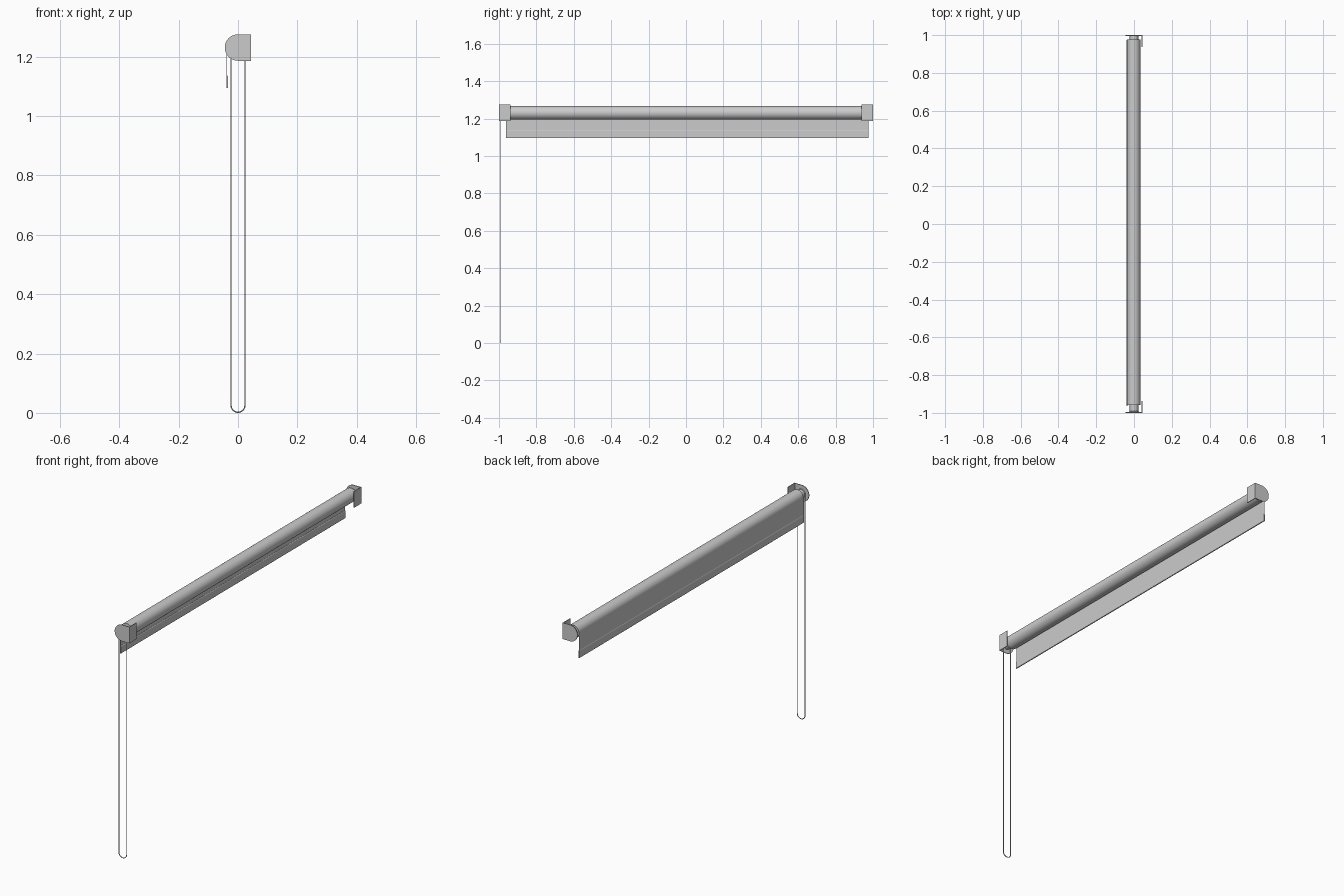
import bpy, bmesh, math

if "Cube" in bpy.data.objects:
    bpy.data.objects.remove(bpy.data.objects["Cube"])

ZC = 1.231      # roller axis height
R_BR = 0.0445   # bracket half size


def prism(name, pts, y0, y1, smooth=False):
    """Extrude an (x, z) profile along y."""
    bm = bmesh.new()
    face = bm.faces.new([bm.verts.new((x, y0, z)) for x, z in pts])
    ext = bmesh.ops.extrude_face_region(bm, geom=[face])
    for v in ext["geom"]:
        if isinstance(v, bmesh.types.BMVert):
            v.co.y = y1
    bmesh.ops.recalc_face_normals(bm, faces=bm.faces)
    me = bpy.data.meshes.new(name)
    bm.to_mesh(me)
    bm.free()
    ob = bpy.data.objects.new(name, me)
    bpy.context.collection.objects.link(ob)
    if smooth:
        bpy.ops.object.select_all(action='DESELECT')
        ob.select_set(True)
        bpy.context.view_layer.objects.active = ob
        bpy.ops.object.shade_smooth_by_angle(angle=math.radians(30))
    return ob


def arc(cx, cz, r, a0, a1, n):
    angles = [math.radians(a0 + (a1 - a0) * i / n) for i in range(n + 1)]
    return [(cx + r * math.cos(a), cz + r * math.sin(a)) for a in angles]


def disc(name, r, y0, y1, cx=0.0, n=48):
    return prism(name, arc(cx, ZC, r, 0, 360, n)[:-1], y0, y1, True)


def box(name, x0, x1, y0, y1, z0, z1):
    return prism(name, [(x0, z0), (x1, z0), (x1, z1), (x0, z1)], y0, y1)


# End brackets: D-shaped plate plus wall flange
d_shape = arc(0, ZC, R_BR, 90, 270, 24) + [(R_BR, ZC - R_BR), (R_BR, ZC + R_BR)]
for side, s in (("near", -1), ("far", 1)):
    prism(side + "_bracket_plate", d_shape, s * 0.9965, s, True)
    box(side + "_bracket_flange", R_BR - 0.0035, R_BR,
        *sorted((s * 0.938, s * 0.9965)), ZC - R_BR, ZC + R_BR)

# Rolled fabric, drive hub and idle hub
disc("fabric_roll", 0.036, -0.958, 0.977, cx=-0.002, n=64)
disc("drive_hub", 0.0225, -0.9965, -0.958)
disc("idle_hub", 0.0225, 0.977, 0.9965)

# Hanging fabric and hem bar
box("hanging_fabric", -0.038, -0.0365, -0.963, 0.975, 1.13, ZC)
hem = [(-0.0395, 1.096), (-0.0385, 1.095), (-0.0345, 1.095), (-0.0335, 1.096),
       (-0.0335, 1.133), (-0.0355, 1.137), (-0.038, 1.137), (-0.0395, 1.133)]
prism("hem_bar", hem, -0.963, 0.975)

# Pull chain: closed loop over the drive hub
rc, rt = 0.0235, 0.0022
loop = arc(0, ZC, rc, 0, 180, 16) + arc(0, rc + rt, rc, 180, 360, 16)
cu = bpy.data.curves.new("pull_chain", 'CURVE')
cu.dimensions = '3D'
cu.bevel_depth = rt
cu.bevel_resolution = 2
sp = cu.splines.new('POLY')
sp.points.add(len(loop) - 1)
for p, (x, z) in zip(sp.points, loop):
    p.co = (x, -0.993, z, 1)
sp.use_cyclic_u = True
sp.use_smooth = True
chain = bpy.data.objects.new("pull_chain", cu)
bpy.context.collection.objects.link(chain)
